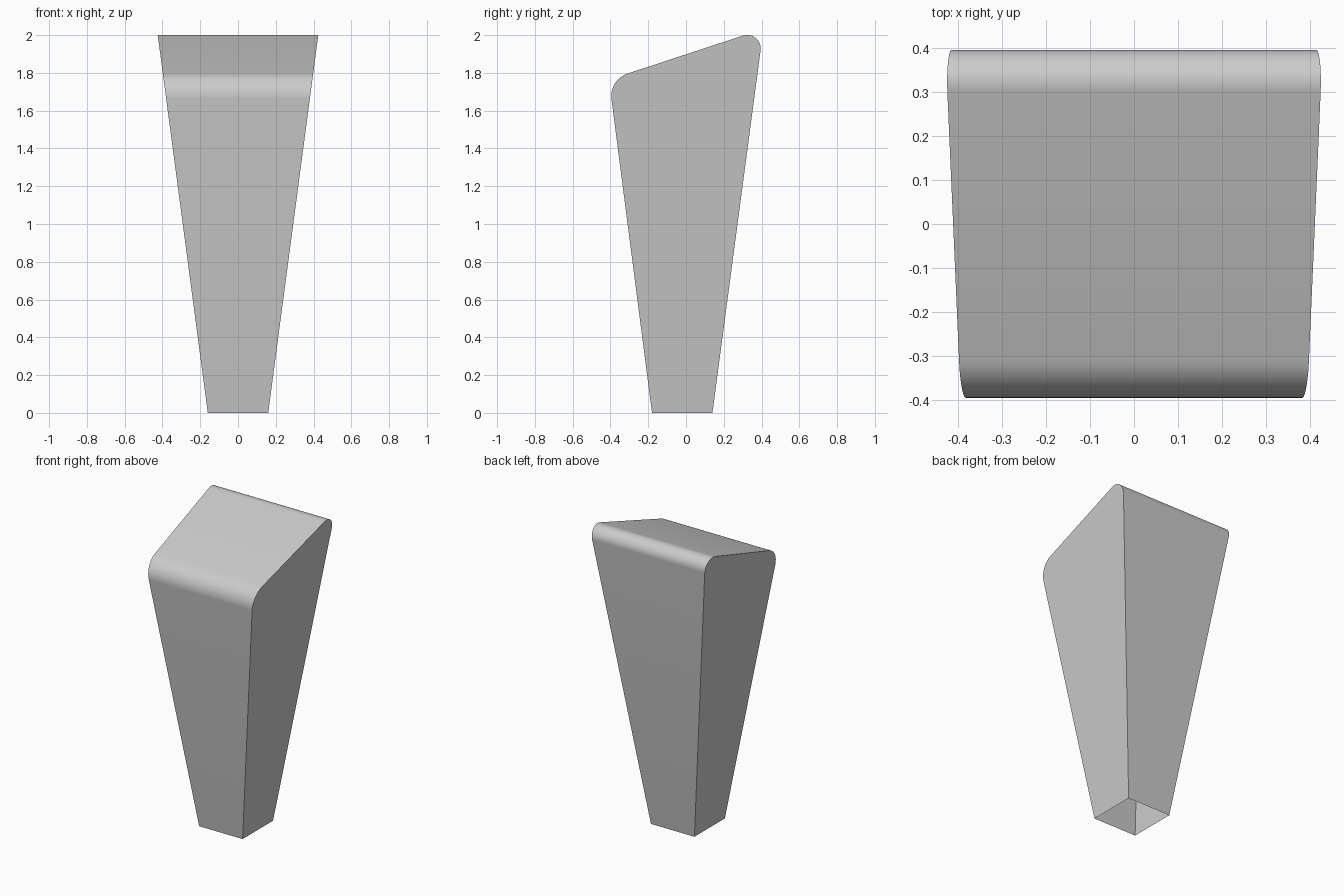
import bpy, bmesh, math
from mathutils import Vector

if "Cube" in bpy.data.objects:
    bpy.data.objects.remove(bpy.data.objects["Cube"])


def fillet(prev, corner, nxt, tangent, steps=12):
    """Points of a circular arc rounding a corner, oriented prev -> next."""
    p, c, n = Vector(prev), Vector(corner), Vector(nxt)
    d1, d2 = (p - c).normalized(), (n - c).normalized()
    half = d1.angle(d2) / 2
    radius = tangent * math.tan(half)
    centre = c + (d1 + d2).normalized() * (tangent / math.cos(half))
    a, b = c + d1 * tangent - centre, c + d2 * tangent - centre
    sweep = a.angle(b)
    pts = []
    for i in range(steps + 1):
        t = i / steps
        v = (a * math.sin((1 - t) * sweep) + b * math.sin(t * sweep)) / math.sin(sweep)
        pts.append(centre + v.normalized() * radius)
    return pts


# Side profile (y, z): slanted top with two rounded corners
front_foot, front_top = (-0.18, 0), (-0.408, 1.764)
back_top, back_foot = (0.41, 2.033), (0.14, 0)
profile = [Vector(front_foot)]
profile += fillet(front_foot, front_top, back_top, 0.104)
profile += fillet(front_top, back_top, back_foot, 0.114)
profile += [Vector(back_foot)]


def half_width(z):
    return 0.16 + 0.1325 * z


# Tapered shell: flat sides, wrapped front, top and back, open underneath
bm = bmesh.new()
left = [bm.verts.new((-half_width(p.y), p.x, p.y)) for p in profile]
right = [bm.verts.new((half_width(p.y), p.x, p.y)) for p in profile]
for i in range(len(profile) - 1):
    face = bm.faces.new((left[i], right[i], right[i + 1], left[i + 1]))
bm.faces.new(left)
bm.faces.new(right[::-1])
bm.normal_update()

mesh = bpy.data.meshes.new("tapered_leg")
bm.to_mesh(mesh)
bm.free()
leg = bpy.data.objects.new("tapered_leg", mesh)
bpy.context.collection.objects.link(leg)

# Smooth rounded corners, sharp side edges
bpy.context.view_layer.objects.active = leg
leg.select_set(True)
bpy.ops.object.shade_smooth_by_angle(angle=math.radians(30))
